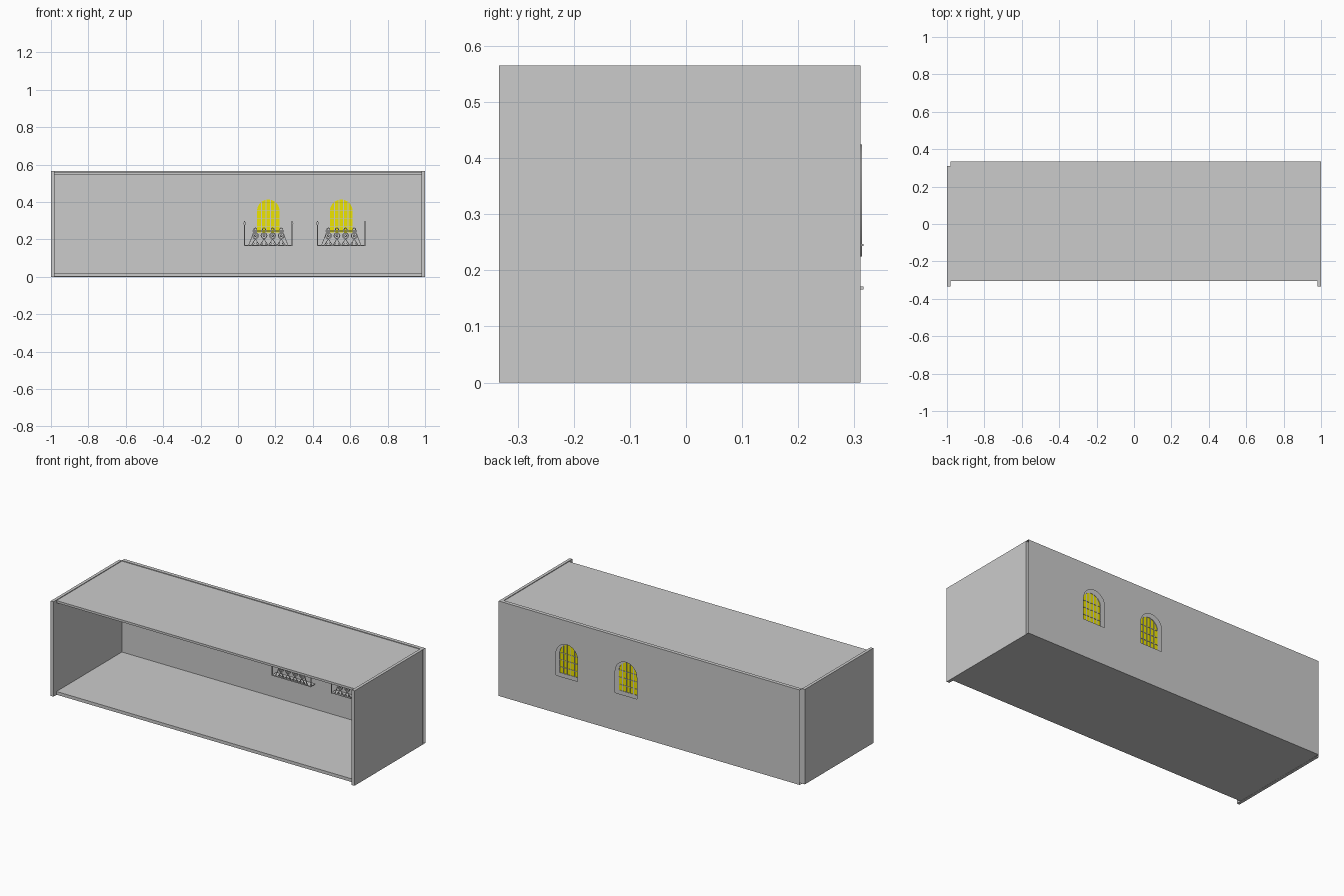
import bpy, math
from mathutils import Matrix, Vector

if "Cube" in bpy.data.objects:
    bpy.data.objects.remove(bpy.data.objects["Cube"])

yellow = bpy.data.materials.new("window_yellow")
yellow.diffuse_color = (0.85, 0.78, 0.0, 1)
yellow.use_nodes = True
yellow.node_tree.nodes["Principled BSDF"].inputs["Base Color"].default_value = yellow.diffuse_color


def add(name, verts, faces, mat=None):
    me = bpy.data.meshes.new(name)
    me.from_pydata(verts, [], faces)
    ob = bpy.data.objects.new(name, me)
    bpy.context.collection.objects.link(ob)
    if mat:
        me.materials.append(mat)
    return ob


def box(name, x, y, z, mat=None):
    v = [(a, b, c) for a in x for b in y for c in z]
    f = [(0, 1, 3, 2), (4, 6, 7, 5), (0, 4, 5, 1), (2, 3, 7, 6), (0, 2, 6, 4), (1, 5, 7, 3)]
    return add(name, v, f, mat)


def panel(name, loops, y, depth=0.0, mat=None):
    """Upright filled panel; further loops inside the first cut holes."""
    cu = bpy.data.curves.new(name, 'CURVE')
    cu.dimensions, cu.fill_mode, cu.extrude = '2D', 'BOTH', depth / 2
    for pts in loops:
        sp = cu.splines.new('POLY')
        sp.points.add(len(pts) - 1)
        for p, (a, b) in zip(sp.points, pts):
            p.co = (a, b, 0, 1)
        sp.use_cyclic_u = True
    tmp = bpy.data.objects.new(name + "_outline", cu)
    bpy.context.collection.objects.link(tmp)
    dg = bpy.context.evaluated_depsgraph_get()
    me = bpy.data.meshes.new_from_object(tmp.evaluated_get(dg))
    bpy.data.objects.remove(tmp)
    me.transform(Matrix.Translation((0, y, 0)) @ Matrix.Rotation(math.pi / 2, 4, 'X'))
    me.materials.clear()
    if mat:
        me.materials.append(mat)
    ob = bpy.data.objects.new(name, me)
    bpy.context.collection.objects.link(ob)
    return ob


def rect(x0, x1, z0, z1):
    return [(x0, z0), (x1, z0), (x1, z1), (x0, z1)]


def arch(cx, r, z0, spring, n=16):
    return [(cx - r, z0), (cx + r, z0)] + [
        (cx + r * math.cos(math.pi * i / n), spring + r * math.sin(math.pi * i / n))
        for i in range(n + 1)]


def circle(cx, cz, r, n=14):
    return [(cx + r * math.cos(2 * math.pi * i / n), cz + r * math.sin(2 * math.pi * i / n))
            for i in range(n)]


def bar(name, a, b, y, w=0.003):
    """Flat slanted strip between two points of the railing."""
    a, b = Vector(a), Vector(b)
    n = (b - a).normalized().orthogonal() * w / 2
    return panel(name, [[tuple(p) for p in (a - n, b - n, b + n, a + n)]], y, 0.004)


# Room shell: side walls stand proud of the floor and roof at the front
H, YF, YI, YO = 0.565, -0.333, 0.311, 0.333
box("left_wall", (-1, -0.982), (YF, YI), (0, H))
box("right_wall", (0.982, 1), (YF, YI), (0, H))
box("floor", (-0.982, 0.982), (-0.304, YI), (0.001, 0.02))
box("roof", (-0.982, 0.982), (-0.304, YI), (0.548, 0.561))

# Back wall: two skins pierced by arched openings, closed above and below
R, SILL, SPRING = 0.071, 0.225, 0.353
centres = (0.162, 0.552)
panel("back_wall_outer", [rect(-0.982, 1, 0, H)] + [arch(c, R, SILL, SPRING) for c in centres], YO)
panel("back_wall_inner", [rect(-0.982, 1, 0, H)] + [arch(c, R - 0.004, SILL + 0.004, SPRING) for c in centres], YI)
for name, z in (("back_wall_cap", H), ("back_wall_base", 0)):
    add(name, [(-0.982, YI, z), (1, YI, z), (1, YO, z), (-0.982, YO, z)], [(0, 1, 2, 3)])

for c in centres:
    # Arched window with yellow glass and grey glazing bars
    panel("window_frame", [arch(c, R, SILL, SPRING), arch(c, R - 0.011, SILL + 0.011, SPRING)], 0.310, 0.008)
    panel("window_glass", [arch(c, R - 0.010, SILL + 0.010, SPRING)], 0.310, 0.002, yellow)
    for dx in (-0.036, -0.012, 0.012, 0.036):
        top = SPRING + math.sqrt((R - 0.011) ** 2 - dx ** 2)
        box("glazing_bar", (c + dx - 0.002, c + dx + 0.002), (0.307, 0.314), (SILL + 0.01, top))
    for z in (0.27, 0.313, 0.355):
        box("glazing_crossbar", (c - R + 0.01, c + R - 0.01), (0.307, 0.3135), (z - 0.0015, z + 0.0015))

    # Balcony: slab, rails and ornamental ironwork
    yr, half = 0.272, 0.127
    box("balcony_slab", (c - half, c + half), (yr, 0.316), (0.166, 0.171))
    box("balcony_top_rail", (c - 0.085, c + 0.085), (yr - 0.002, yr + 0.002), (0.243, 0.247))
    for s in (-1, 1):
        x = c + s * half
        box("balcony_post", (x - 0.002, x + 0.002), (yr - 0.002, yr + 0.002), (0.166, 0.285))
        panel("post_finial", [[(x, 0.27), (x + 0.007, 0.285), (x, 0.302), (x - 0.007, 0.285)]], yr, 0.006)
        bar("rail_brace", (c + s * 0.105, 0.17), (c + s * 0.075, 0.245), yr)
        box("balcony_side_rail", (x - 0.002, x + 0.002), (yr, 0.316), (0.243, 0.247))
    for k in (-1.5, -0.5, 0.5, 1.5):
        x = c + k * 0.046
        panel("rail_ring", [circle(x, 0.220, 0.018), circle(x, 0.220, 0.012)], yr, 0.004)
        panel("rail_ring_core", [circle(x, 0.220, 0.007), circle(x, 0.220, 0.003)], yr, 0.004)
        panel("rail_crest", [circle(x, 0.253, 0.010), circle(x, 0.253, 0.006)], yr, 0.004)
        for s in (-1, 1):
            bar("rail_strut", (x + s * 0.021, 0.170), (x, 0.203), yr)
            panel("rail_foot_curl", [circle(x + s * 0.011, 0.178, 0.006, 10),
                                     circle(x + s * 0.011, 0.178, 0.003, 10)], yr, 0.004)
